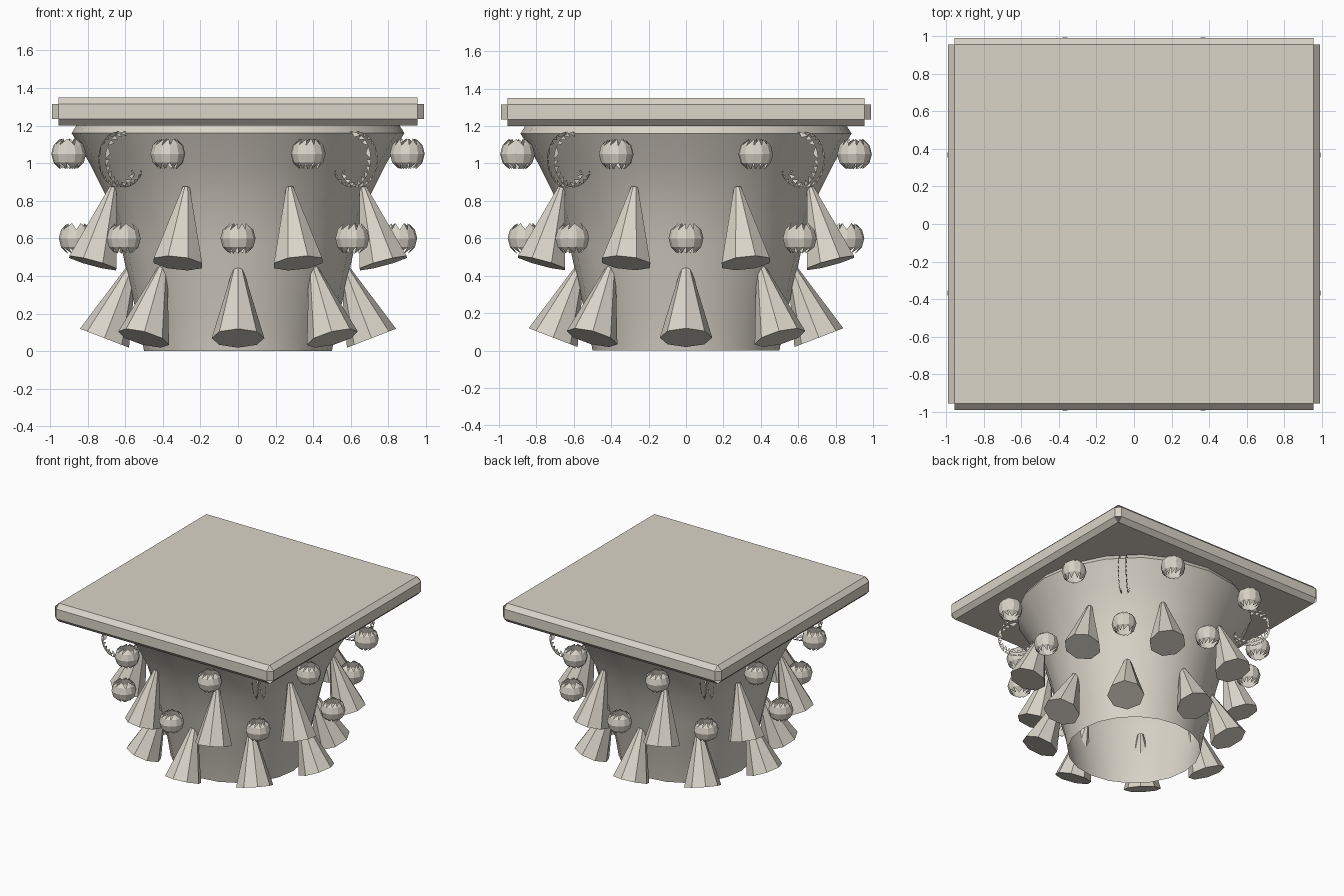
import bpy, bmesh
from math import sin, cos, pi, atan2
from mathutils import Matrix, Vector

if "Cube" in bpy.data.objects:
    bpy.data.objects.remove(bpy.data.objects["Cube"], do_unlink=True)

STONE = (0.70, 0.66, 0.58, 1)
stone = bpy.data.materials.new("pale_stone")
stone.use_nodes = True
stone.diffuse_color = STONE
stone.node_tree.nodes["Principled BSDF"].inputs["Base Color"].default_value = STONE


def mesh_from(bm, name):
    mesh = bpy.data.meshes.new(name)
    bm.to_mesh(mesh)
    bm.free()
    mesh.materials.append(stone)
    return mesh


def place(name, mesh, matrix=Matrix()):
    ob = bpy.data.objects.new(name, mesh)
    ob.matrix_world = matrix
    bpy.context.collection.objects.link(ob)
    return ob


def drop(bm, faces):
    bmesh.ops.delete(bm, geom=faces, context="FACES")


def ring(name, mesh, radius, z, start, count=8, tilt=Matrix()):
    """Copies of a part around the bell, each turned to face outward."""
    for i in range(count):
        a = start + i * 2 * pi / count
        m = Matrix.Rotation(a, 4, "Z") @ Matrix.Translation((radius, 0, z)) @ tilt
        place(f"{name}_{i + 1}", mesh, m)


# Square top slab with chamfered edges and open corner points
bm = bmesh.new()
bmesh.ops.create_cube(bm, size=1)
bmesh.ops.scale(bm, vec=(1.98, 1.98, 0.15), verts=bm.verts)
bmesh.ops.bevel(bm, geom=bm.edges[:], offset=0.035, segments=1, affect="EDGES")
drop(bm, [f for f in bm.faces if len(f.verts) == 3])
place("top_slab", mesh_from(bm, "top_slab"), Matrix.Translation((0, 0, 1.275)))

# Flared bell, open at the bottom
profile = [(0.5, 0), (0.525, 0.15), (0.565, 0.3), (0.62, 0.55),
           (0.69, 0.8), (0.79, 1.0), (0.885, 1.16), (0.86, 1.2)]
bm = bmesh.new()
verts = [bm.verts.new((r, 0, z)) for r, z in profile]
edges = [bm.edges.new(pair) for pair in zip(verts, verts[1:])]
bmesh.ops.spin(bm, geom=verts + edges, cent=(0, 0, 0), axis=(0, 0, 1),
               angle=2 * pi, steps=20)
bmesh.ops.remove_doubles(bm, verts=bm.verts, dist=0.001)
bmesh.ops.recalc_face_normals(bm, faces=bm.faces)
bell = place("bell", mesh_from(bm, "bell"))
bpy.context.view_layer.objects.active = bell
bell.select_set(True)
bpy.ops.object.shade_smooth_by_angle(angle=pi / 5)
bell.select_set(False)

# Two rows of leaning tapered leaves
bm = bmesh.new()
bmesh.ops.create_cone(bm, cap_ends=True, segments=8, radius1=0.14,
                      radius2=0.02, depth=0.42)
leaf = mesh_from(bm, "leaf")


def leaf_row(name, base, tip, start):
    lean = atan2(base[0] - tip[0], tip[1] - base[1])
    mid = (Vector(base) + Vector(tip)) / 2
    ring(name, leaf, mid.x, mid.y, start, tilt=Matrix.Rotation(-lean, 4, "Y"))


leaf_row("lower_leaf", (0.71, 0.07), (0.56, 0.46), 0)
leaf_row("upper_leaf", (0.836, 0.47), (0.72, 0.87), pi / 8)

# Two rows of faceted beads with open, toothed ends
bm = bmesh.new()
bmesh.ops.create_uvsphere(bm, u_segments=12, v_segments=6, radius=0.0935)
bmesh.ops.triangulate(bm, faces=bm.faces)
drop(bm, [f for f in bm.faces if f.calc_area() < 0.0008])
bead = mesh_from(bm, "bead")
ring("lower_bead", bead, 0.86, 0.6, 0)
ring("upper_bead", bead, 0.975, 1.05, pi / 8)

# Upright corner scrolls: pairs of toothed rails left from a ring
R, r, N, M = 0.123, 0.036, 24, 8
bm = bmesh.new()
circle = [bm.verts.new((R + r * cos(t), 0, r * sin(t)))
          for t in (2 * pi * k / M for k in range(M))]
edges = [bm.edges.new((circle[k], circle[(k + 1) % M])) for k in range(M)]
bmesh.ops.spin(bm, geom=circle + edges, cent=(0, 0, 0), axis=(0, 0, 1),
               angle=2 * pi, steps=N)
bmesh.ops.remove_doubles(bm, verts=bm.verts, dist=0.001)
bmesh.ops.recalc_face_normals(bm, faces=bm.faces)
bmesh.ops.triangulate(bm, faces=bm.faces)
drop(bm, [f for f in bm.faces
          if abs(f.calc_center_median().z) < 0.6 * r or f.calc_area() < 0.00048])
ring("corner_scroll", mesh_from(bm, "corner_scroll"), 0.877, 1.02, pi / 4, 4,
     Matrix.Rotation(pi / 2, 4, "X"))
